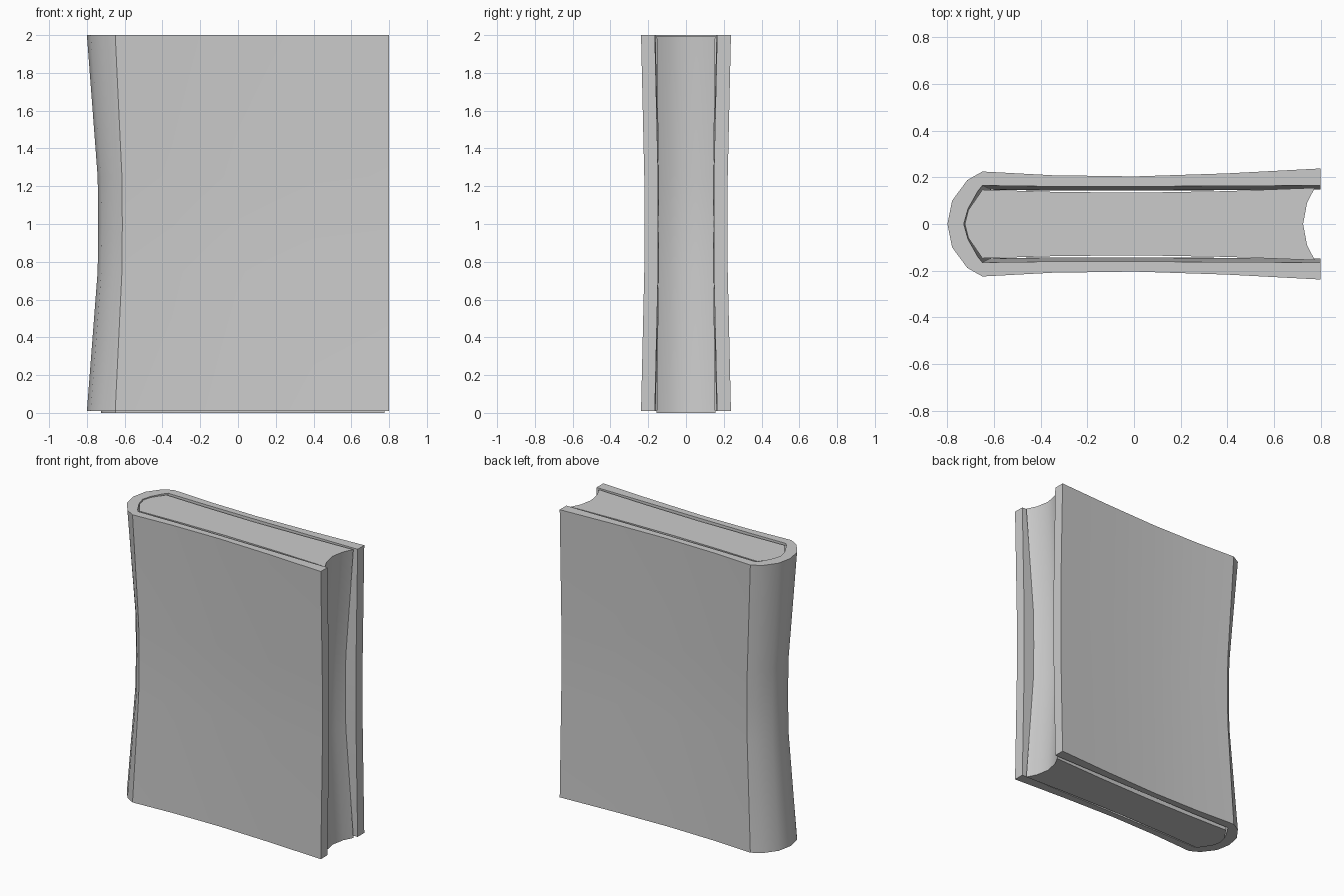
import bpy, bmesh, math

if "Cube" in bpy.data.objects:
    bpy.data.objects.remove(bpy.data.objects["Cube"])


def make_object(name, rings):
    """Skin closed rings of points stacked in z; caps are added by the caller."""
    bm = bmesh.new()
    rows = [[bm.verts.new(p) for p in ring] for ring in rings]
    n = len(rows[0])
    for a, b in zip(rows, rows[1:]):
        for i in range(n):
            j = (i + 1) % n
            bm.faces.new((a[i], a[j], b[j], b[i]))
    return bm, rows


def finish(name, bm):
    bmesh.ops.recalc_face_normals(bm, faces=bm.faces)
    mesh = bpy.data.meshes.new(name)
    bm.to_mesh(mesh)
    bm.free()
    obj = bpy.data.objects.new(name, mesh)
    bpy.context.collection.objects.link(obj)
    bpy.ops.object.select_all(action='DESELECT')
    obj.select_set(True)
    bpy.context.view_layer.objects.active = obj
    bpy.ops.object.shade_smooth_by_angle(angle=math.radians(30))
    return obj


def mirrored(half):
    """Complete a +y half profile that ends on y = 0."""
    return half + [(x, -y) for x, y in reversed(half[:-1])]


# Cover: U-shaped wall, pinched towards mid height
outer = mirrored([(0.8, 0.238), (0.4, 0.217), (0, 0.204), (-0.35, 0.209),
                  (-0.65, 0.225), (-0.715, 0.188), (-0.78, 0.1), (-0.8, 0)])
inner = mirrored([(0.8, 0.165), (0.4, 0.163), (0, 0.161), (-0.35, 0.161),
                  (-0.65, 0.165), (-0.67, 0.14), (-0.712, 0.065), (-0.73, 0)])


def pinch(points, z, t):
    out = []
    for x, y in points:
        spine = max(0, min(1, (-x - 0.55) / 0.16))
        out.append((x + 0.06 * t * spine, y - math.copysign(0.018 * t, y) * min(1, abs(y) / 0.14), z))
    return out


levels = [(0.01, 0), (0.75, 0.95), (1, 1), (1.25, 0.95), (2, 0)]
bm, rows = make_object("cover", [pinch(outer + inner[::-1], z, t) for z, t in levels])
n = len(outer)
for row in (rows[0], rows[-1]):
    for i in range(n - 1):
        bm.faces.new((row[i], row[i + 1], row[2 * n - 2 - i], row[2 * n - 1 - i]))
finish("cover", bm)

# Page block: rounded at the spine, hollow fore edge set back at mid height
page_half = [(0.725, 0), (0.742, 0.09), (0.775, 0.155), (0.4, 0.141), (0, 0.134),
             (-0.35, 0.138), (-0.65, 0.147), (-0.71, 0.06), (-0.725, 0)]
pages = page_half + [(x, -y) for x, y in reversed(page_half[1:-1])]


def page_ring(z, t):
    return [(x - 0.055 * t * max(0, x) / 0.775 + 0.05 * t * max(0, -x) / 0.725,
             y * (1 - 0.06 * t), z) for x, y in pages]


bm, rows = make_object("pages", [page_ring(z, t) for z, t in
                                 [(0, 0), (0.75, 0.95), (1, 1), (1.25, 0.95), (1.995, 0)]])
for row in (rows[0], rows[-1]):
    bm.faces.new(row)
finish("pages", bm)
